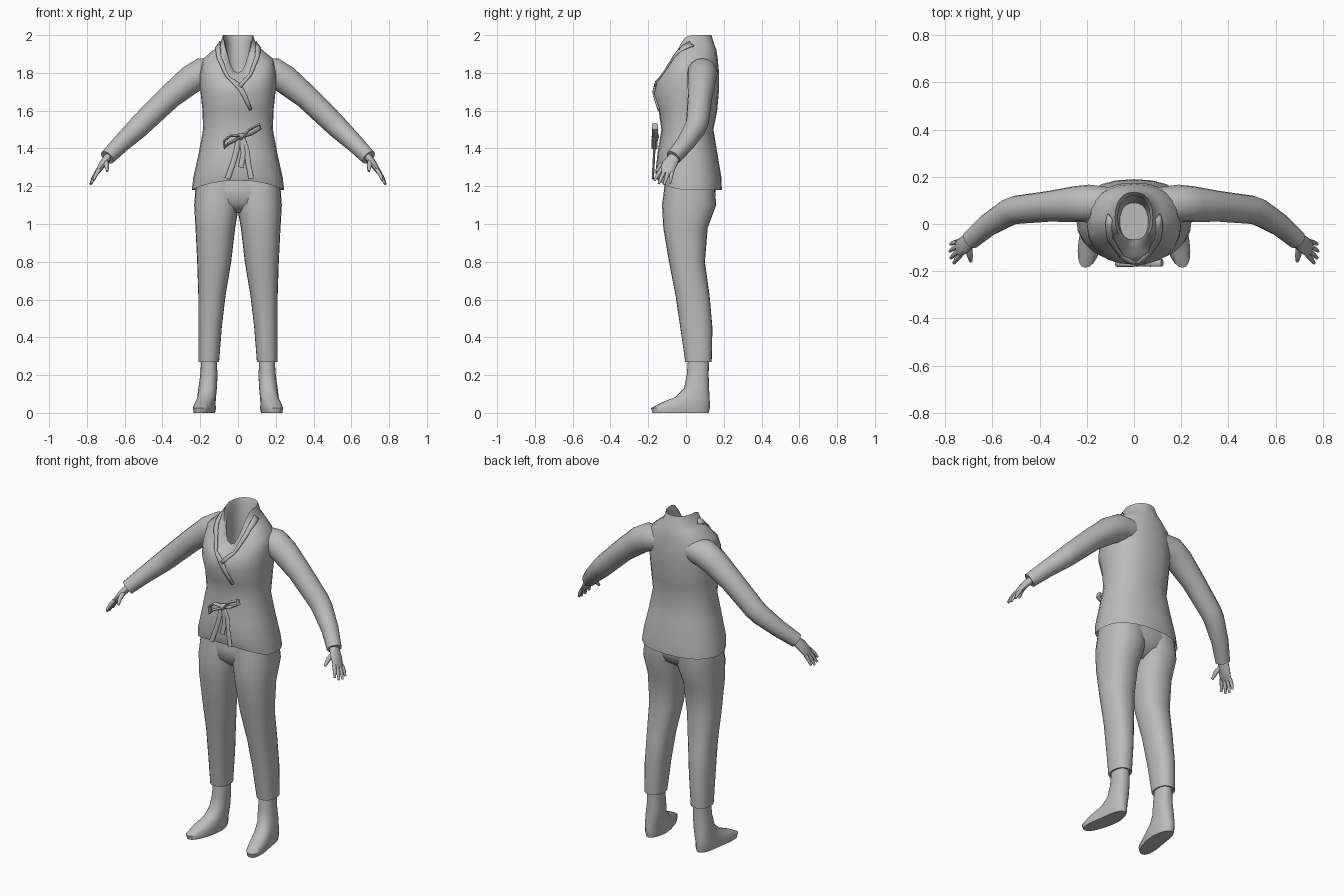
import bpy, bmesh, math
from mathutils import Vector

cube = bpy.data.objects.get("Cube")
if cube:
    bpy.data.objects.remove(cube)

GREY = (0.5, 0.5, 0.5, 1)
mat = bpy.data.materials.new("plain grey")
mat.use_nodes = True
mat.diffuse_color = GREY
mat.node_tree.nodes["Principled BSDF"].inputs["Base Color"].default_value = GREY


def finish(name, bm, angle=50):
    bmesh.ops.recalc_face_normals(bm, faces=bm.faces)
    me = bpy.data.meshes.new(name)
    bm.to_mesh(me)
    bm.free()
    me.materials.append(mat)
    ob = bpy.data.objects.new(name, me)
    bpy.context.collection.objects.link(ob)
    bpy.ops.object.select_all(action='DESELECT')
    ob.select_set(True)
    bpy.context.view_layer.objects.active = ob
    bpy.ops.object.shade_smooth_by_angle(angle=math.radians(angle))
    return ob


def loft(name, rings, side=1):
    """Skin a stack of point rings and cap both ends; side=-1 mirrors in x."""
    bm = bmesh.new()
    rows = [[bm.verts.new((p[0] * side, p[1], p[2])) for p in r] for r in rings]
    n = len(rows[0])
    for a, b in zip(rows, rows[1:]):
        for i in range(n):
            j = (i + 1) % n
            bm.faces.new((a[i], a[j], b[j], b[i]))
    bm.faces.new(rows[0])
    bm.faces.new(rows[-1])
    return finish(name, bm)


def section(z, x0, x1, yf, yb, dip=0, n=2.3, splay=0, segs=24):
    """Level rounded section; dip lowers its front, splay turns the front outward."""
    pts = []
    for i in range(segs):
        t = math.tau * i / segs
        c, s = math.cos(t), math.sin(t)
        x = (x0 + x1) / 2 + (x1 - x0) / 2 * math.copysign(abs(c) ** (2 / n), c)
        y = (yf + yb) / 2 + (yb - yf) / 2 * math.copysign(abs(s) ** (2 / n), s)
        pts.append((x + splay * max(0, -y), y, z - dip * max(0, -s) ** 2))
    return pts


def tube(name, path, hint=(0, 1, 0), side=1, segs=12):
    """Sweep an ellipse along points given as (x, y, z, radius[, other radius])."""
    pts = [Vector(p[:3]) for p in path]
    rings = []
    for i, p in enumerate(pts):
        d = (pts[min(i + 1, len(pts) - 1)] - pts[max(i - 1, 0)]).normalized()
        u = Vector(hint)
        u = (u - d * u.dot(d)).normalized()
        v = d.cross(u)
        rings.append([p + u * path[i][3] * math.cos(math.tau * k / segs)
                      + v * path[i][-1] * math.sin(math.tau * k / segs) for k in range(segs)])
    return loft(name, rings, side)


# Jacket: folded hem, body, shoulders, open collar and its lining
jacket_rows = [
    (1.25, .20, -.11, .15, 0), (1.20, .232, -.14, .178, -.05),
    (1.18, .245, -.15, .19, -.05), (1.25, .236, -.162, .187, -.02),
    (1.38, .207, -.15, .165, 0), (1.50, .185, -.13, .145, 0),
    (1.60, .188, -.145, .165, 0), (1.71, .20, -.172, .175, .02),
    (1.80, .20, -.157, .175, .05), (1.875, .185, -.14, .168, .11),
    (1.925, .125, -.12, .16, .15), (1.95, .097, -.105, .15, .165),
    (2.0, .08, -.08, .135, .205),
    (1.965, .068, -.066, .12, .165), (1.85, .07, -.075, .11, .09),
    (1.72, .06, -.07, .09, 0)]
jacket = loft("jacket", [section(z, -w, w, f, b, d) for z, w, f, b, d in jacket_rows])


# Crossed lapels that hug the jacket
def lapel(name, path, width):
    pts = []
    for a, b in zip(path, path[1:]):
        pts += [Vector(a).lerp(Vector(b), k / 3) for k in range(3)]
    pts.append(Vector(path[-1]))
    bm = bmesh.new()
    rows = []
    for i, p in enumerate(pts):
        d = pts[min(i + 1, len(pts) - 1)] - pts[max(i - 1, 0)]
        across = d.cross(Vector((p.x, p.y - .04, 0))).normalized()
        w = width * (1 - .5 * i / len(pts))
        rows.append([bm.verts.new(p + across * w * k) for k in (-.5, 0, .5)])
    for a, b in zip(rows, rows[1:]):
        for i in range(2):
            bm.faces.new((a[i], a[i + 1], b[i + 1], b[i]))
    ob = finish(name, bm)
    wrap = ob.modifiers.new("hug", 'SHRINKWRAP')
    wrap.target = jacket
    wrap.wrap_mode = 'ABOVE_SURFACE'
    wrap.offset = .004
    thick = ob.modifiers.new("thickness", 'SOLIDIFY')
    thick.thickness = .01
    thick.offset = 0


lapel("left_lapel", [(.10, .03, 1.95), (.10, -.07, 1.88), (.06, -.14, 1.80), (.01, -.18, 1.73)], .04)
lapel("right_lapel", [(-.10, .03, 1.95), (-.10, -.07, 1.88), (-.05, -.15, 1.79),
                      (.02, -.18, 1.71), (.07, -.16, 1.60)], .04)

# Trouser seat
loft("trouser_seat", [section(z, -w, w, f, b) for z, w, f, b in
                      [(1.27, .20, -.10, .14), (1.18, .226, -.118, .158),
                       (1.11, .20, -.112, .14), (1.06, .07, -.06, .07)]])

leg_rows = [
    (1.23, -.02, .222, -.11, .15), (1.10, -.006, .232, -.127, .16),
    (.98, .015, .225, -.12, .115), (.80, .036, .216, -.09, .10),
    (.62, .066, .21, -.055, .125), (.45, .086, .21, -.03, .14),
    (.27, .10, .21, -.004, .136), (.275, .112, .197, .01, .124)]
foot_rows = [
    (.30, .115, .193, .012, .122), (.20, .108, .20, .004, .12),
    (.13, .112, .21, -.01, .122), (.085, .116, .215, -.055, .125),
    (.055, .118, .22, -.13, .126), (.025, .115, .222, -.185, .126),
    (0, .12, .218, -.178, .12)]
arm_path = [
    (.10, .085, 1.81, .07), (.19, .087, 1.80, .08), (.25, .084, 1.765, .076),
    (.36, .075, 1.675, .065), (.50, .06, 1.54, .06), (.53, .05, 1.51, .058),
    (.62, -.005, 1.425, .048), (.692, -.067, 1.352, .041), (.690, -.065, 1.354, .03)]
palm_path = [(.68, -.055, 1.365, .028, .022), (.715, -.085, 1.32, .04, .019),
             (.745, -.105, 1.275, .038, .013), (.75, -.108, 1.268, .03, .008)]
ACROSS = Vector((-.21, -.86, .27)).normalized()
ALONG = Vector((.50, -.33, -.80)).normalized()

for label, s in (("left", 1), ("right", -1)):
    # Leg and foot
    loft(label + "_trouser_leg", [section(*r) for r in leg_rows], s)
    loft(label + "_foot", [section(*r, splay=.2) for r in foot_rows], s)
    # Sleeve and hand
    tube(label + "_sleeve", arm_path, side=s, segs=16)
    tube(label + "_palm", palm_path, hint=ACROSS, side=s)
    for i, length in enumerate((.072, .084, .08, .062)):
        off = 1.5 - i
        base = Vector((.742, -.103, 1.28)) + ACROSS * off * .02
        way = (ALONG + ACROSS * off * .12).normalized()
        mid = base + way * length * .55
        tip = base + way * length - Vector((.004, 0, .004))
        tube(f"{label}_finger_{i + 1}", [(*base, .011), (*mid, .010), (*tip, .006)], side=s, segs=8)
    tube(label + "_thumb", [(.70, -.09, 1.335, .014), (.696, -.135, 1.31, .013),
                            (.692, -.158, 1.28, .007)], hint=(1, 0, 0), side=s, segs=8)

# Tied bow: knot, two loops and two tails
tube("bow_knot", [(-.005, -.155, 1.455, .012), (.012, -.163, 1.46, .02), (.035, -.155, 1.47, .012)])
loops = {"bow_left_loop": [(.02, 1.455), (.06, 1.50), (.115, 1.528), (.12, 1.505), (.07, 1.475), (.02, 1.46)],
         "bow_right_loop": [(.01, 1.465), (-.04, 1.468), (-.075, 1.44), (-.07, 1.40), (-.05, 1.425), (.01, 1.455)],
         "bow_left_tail": [(.02, 1.46), (.045, 1.40), (.055, 1.32), (.07, 1.24)],
         "bow_right_tail": [(.005, 1.46), (-.01, 1.38), (-.03, 1.31), (-.055, 1.24)],
         "bow_middle_tail": [(.015, 1.46), (.03, 1.38), (.015, 1.30)]}
for name, pts in loops.items():
    flat = (.016, .007) if "loop" in name else (.006, .014)
    tube(name, [(x, -.165 - .05 * max(0, 1.45 - z), z, *flat) for x, z in pts], segs=8)
